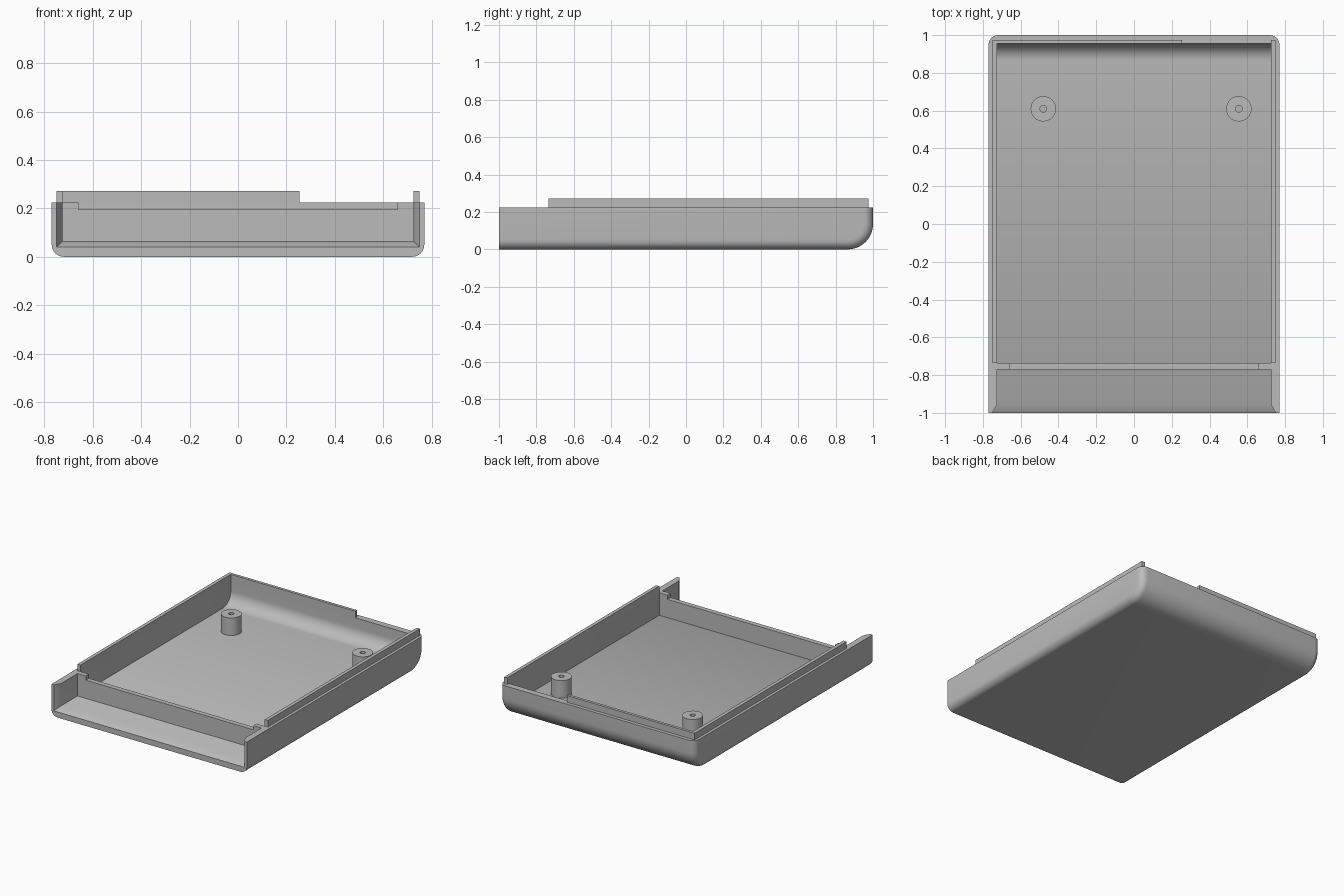
import bpy, bmesh, math
from mathutils import Vector

default = bpy.data.objects.get("Cube")
if default:
    bpy.data.objects.remove(default, do_unlink=True)

grey = bpy.data.materials.new("plain grey")
grey.use_nodes = True
colour = (0.5, 0.5, 0.5, 1)
grey.diffuse_color = colour
grey.node_tree.nodes["Principled BSDF"].inputs["Base Color"].default_value = colour

HALF_W, RIM, FLOOR, LIP_TOP = 0.77, 0.225, 0.065, 0.272
INNER_X, LIP_X = 0.725, 0.75
INNER_Y, LIP_Y = 0.955, 0.975
WALL_FRONT, WALL_BACK = -0.77, -0.735


def make_object(name, bm):
    bmesh.ops.recalc_face_normals(bm, faces=bm.faces)
    mesh = bpy.data.meshes.new(name)
    bm.to_mesh(mesh)
    bm.free()
    mesh.materials.append(grey)
    obj = bpy.data.objects.new(name, mesh)
    bpy.context.collection.objects.link(obj)
    return obj


def prism(points, offset):
    """Extrude a closed 3D outline by an offset vector."""
    bm = bmesh.new()
    face = bm.faces.new([bm.verts.new(p) for p in points])
    out = bmesh.ops.extrude_face_region(bm, geom=[face], use_keep_orig=True)
    verts = [g for g in out["geom"] if isinstance(g, bmesh.types.BMVert)]
    bmesh.ops.translate(bm, verts=verts, vec=Vector(offset))
    return bm


def box(name, x0, x1, y0, y1, z0, z1):
    outline = [(x0, y0, z0), (x1, y0, z0), (x1, y1, z0), (x0, y1, z0)]
    return make_object(name, prism(outline, (0, 0, z1 - z0)))


def side_profile(x, y0, y1, z0, z1, radius, steps=14):
    """Side outline with a rounded lower back corner."""
    pts = [(x, y0, z1), (x, y0, z0)]
    for i in range(steps + 1):
        a = math.pi / 2 * i / steps
        pts.append((x, y1 - radius + radius * math.sin(a), z0 + radius - radius * math.cos(a)))
    return pts + [(x, y1, z1)]


def smooth(obj):
    bpy.ops.object.select_all(action="DESELECT")
    obj.select_set(True)
    bpy.context.view_layer.objects.active = obj
    bpy.ops.object.shade_smooth_by_angle(angle=math.radians(30))


# Outer tray with rounded bottom and back edges
bm = prism(side_profile(-HALF_W, -1, 1, 0, RIM, 0.135), (2 * HALF_W, 0, 0))
edges = []
for e in bm.edges:
    a, b = (v.co for v in e.verts)
    on_side = abs(a.x - b.x) < 1e-5
    on_top = min(a.z, b.z) > RIM - 1e-4
    on_front = max(a.y, b.y) < -0.999
    if on_side and not on_top and not on_front:
        edges.append(e)
bmesh.ops.bevel(bm, geom=edges, offset=0.05, segments=6, profile=0.5, affect="EDGES")
tray = make_object("tray", bm)

# Hollow interior and flared front opening
cavity = make_object("cavity_cutter", prism(
    side_profile(-INNER_X, -1.1, INNER_Y, FLOOR, 0.5, 0.09), (2 * INNER_X, 0, 0)))
bm = bmesh.new()
rings = []
for y, hx, z in ((-1.045, 0.775, 0.015), (-0.955, INNER_X, FLOOR)):
    rings.append([bm.verts.new(p) for p in ((-hx, y, z), (hx, y, z), (hx, y, 0.4), (-hx, y, 0.4))])
for i in range(4):
    j = (i + 1) % 4
    bm.faces.new((rings[0][i], rings[0][j], rings[1][j], rings[1][i]))
bm.faces.new(rings[0])
bm.faces.new(rings[1])
flare = make_object("flare_cutter", bm)

bpy.context.view_layer.objects.active = tray
for cutter in (cavity, flare):
    cutter.hide_render = True
    mod = tray.modifiers.new("cut", "BOOLEAN")
    mod.operation, mod.solver, mod.object = "DIFFERENCE", "EXACT", cutter
    bpy.ops.object.modifier_apply(modifier=mod.name)
    bpy.data.objects.remove(cutter, do_unlink=True)
smooth(tray)

# Inner cross wall with a wide notch
notch, low = 0.66, 0.195
outline = [(-INNER_X, FLOOR), (INNER_X, FLOOR), (INNER_X, RIM), (notch, RIM),
           (notch, low), (-notch, low), (-notch, RIM), (-INNER_X, RIM)]
make_object("cross_wall", prism([(x, WALL_FRONT, z) for x, z in outline],
                                (0, WALL_BACK - WALL_FRONT, 0)))

# Raised locating lip on the rim
box("left_lip", INNER_X, LIP_X, WALL_BACK, LIP_Y, RIM, LIP_TOP)
box("right_lip", -LIP_X, -INNER_X, WALL_BACK, LIP_Y, RIM, LIP_TOP)
box("back_lip", -INNER_X, 0.255, INNER_Y, LIP_Y, RIM, LIP_TOP)


# Hollow screw posts
def post(name, x, y, outer=0.067, inner=0.018, top=0.19):
    bm = bmesh.new()
    pts = [(inner, FLOOR), (inner, top), (outer, top), (outer, FLOOR)]
    verts = [bm.verts.new((x + r, y, z)) for r, z in pts]
    profile = [bm.edges.new(pair) for pair in zip(verts, verts[1:])]
    bmesh.ops.spin(bm, geom=verts + profile, cent=(x, y, 0), axis=(0, 0, 1),
                   angle=2 * math.pi, steps=32)
    bmesh.ops.remove_doubles(bm, verts=bm.verts, dist=1e-4)
    smooth(make_object(name, bm))


post("right_post", -0.48, 0.61)
post("left_post", 0.555, 0.61)
